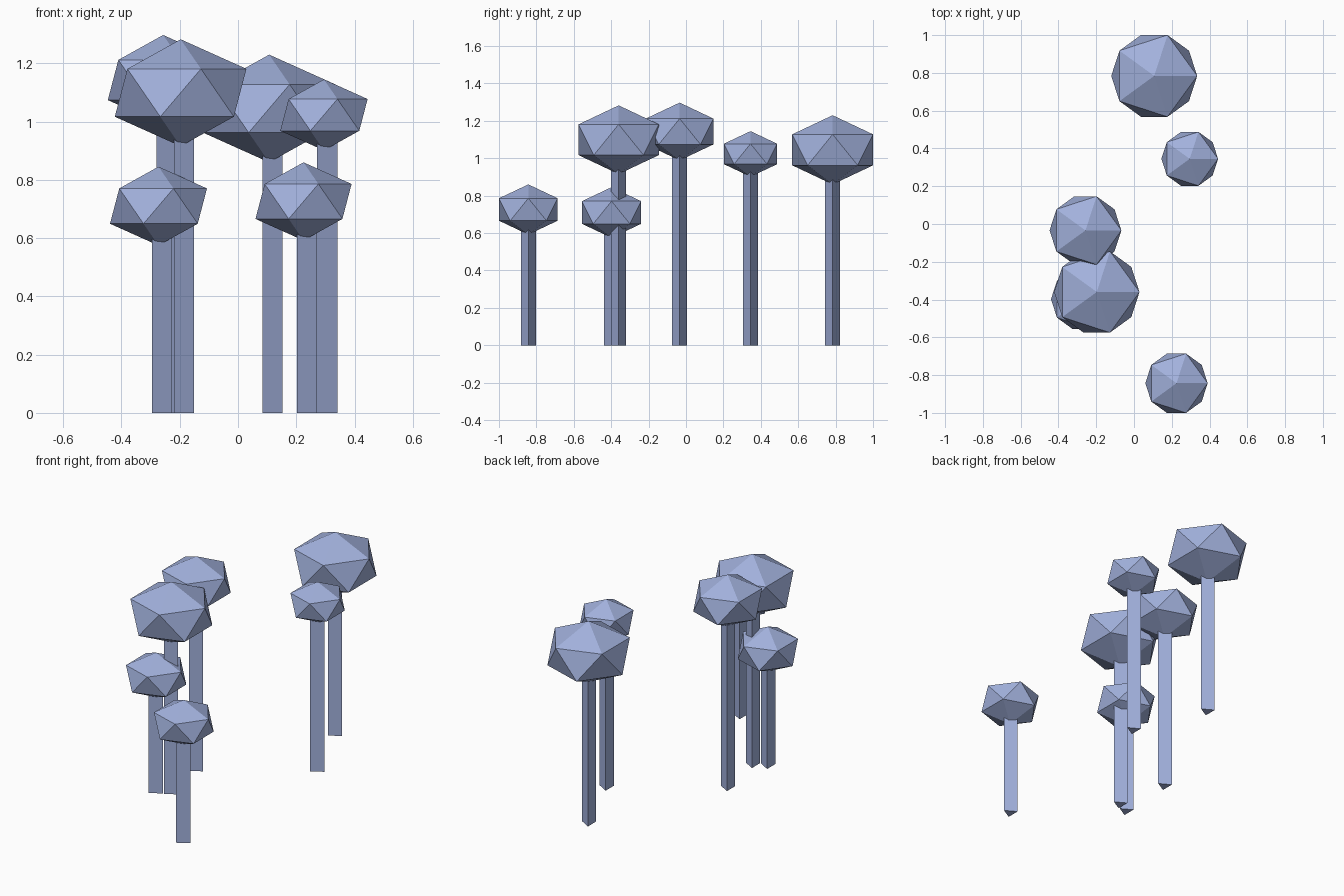
import bpy
from math import sqrt

cube = bpy.data.objects.get("Cube")
if cube:
    bpy.data.objects.remove(cube, do_unlink=True)

# One flat colour for everything
blue = bpy.data.materials.new("pale_blue")
blue.use_nodes = True
color = (0.36, 0.44, 0.72, 1)
blue.diffuse_color = color
blue.node_tree.nodes["Principled BSDF"].inputs["Base Color"].default_value = color

TRUNK_RADIUS = 0.046
FLATTEN = 0.727


def finish(name):
    obj = bpy.context.object
    obj.name = name
    obj.data.materials.append(blue)
    return obj


def tree(name, x, y, z, ring):
    # Trunk: three-sided prism with one edge facing +x, ending inside the crown
    bpy.ops.mesh.primitive_cylinder_add(vertices=3, radius=TRUNK_RADIUS, depth=z,
                                        location=(x, y, z / 2),
                                        rotation=(0, 0, -1.5708))
    finish(name + "_trunk")
    # Crown: flattened icosahedron, sized by the radius of its vertex rings
    bpy.ops.mesh.primitive_ico_sphere_add(subdivisions=1, radius=ring * sqrt(5) / 2,
                                          location=(x, y, z))
    finish(name + "_crown").scale.z = FLATTEN


# Trees: x, y, crown centre height, crown ring radius
tree("back_tree", 0.107, 0.784, 1.045, 0.2275)
tree("back_left_tree", 0.295, 0.345, 1.023, 0.150)
tree("middle_tree", -0.257, -0.034, 1.143, 0.190)
tree("large_right_tree", -0.197, -0.360, 1.099, 0.226)
tree("small_right_tree", -0.273, -0.398, 0.710, 0.1665)
tree("front_tree", 0.225, -0.843, 0.726, 0.165)
